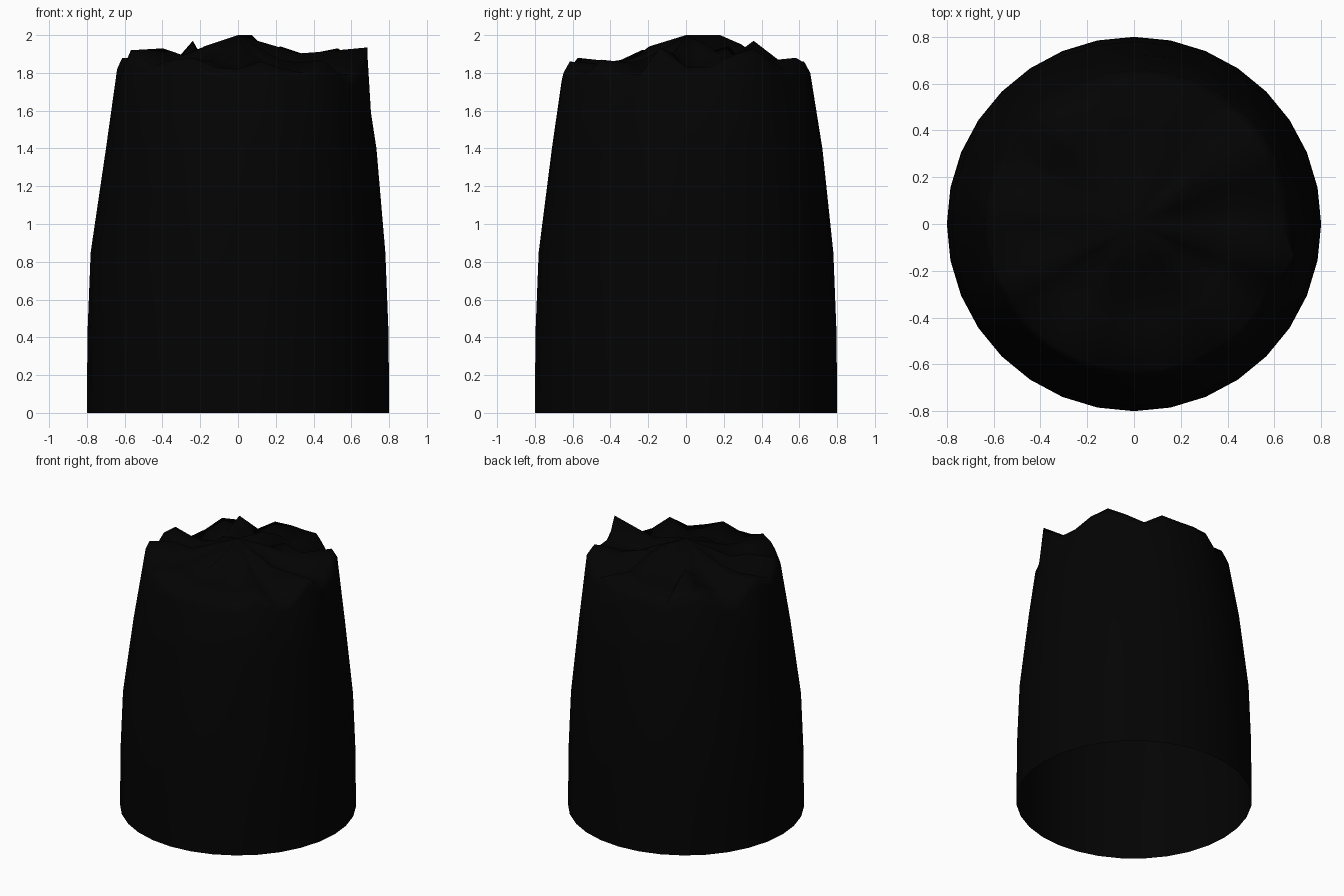
import bpy, bmesh
from math import cos, sin, pi

if "Cube" in bpy.data.objects:
    bpy.data.objects.remove(bpy.data.objects["Cube"])

N = 32
# rim heights going counter-clockwise from +x (crumpled edge)
RIM = [1.83, 1.83, 1.89, 1.93, 1.87, 1.81, 1.88, 1.86,
       1.86, 1.86, 1.79, 1.85, 1.87, 1.80, 1.77, 1.88,
       1.88, 1.82, 1.92, 1.87, 1.84, 1.87, 1.88, 1.83,
       1.82, 1.86, 1.82, 1.80, 1.87, 1.80, 1.79, 1.935]

# taller folds on the inner rings: index -> height
MID_FOLDS = {11: 1.97, 18: 1.93, 31: 1.91}
DIP_FOLDS = {4: 1.94, 6: 1.95}
CROWN_FOLDS = {6: 2.0, 3: 1.95, 24: 1.94, 14: 1.94}

bm = bmesh.new()


def ring(radius, height):
    """One ring of N vertices; radius and height are functions of (index, angle)."""
    out = []
    for i in range(N):
        a = 2 * pi * i / N
        r = radius(i, a)
        out.append(bm.verts.new((r * cos(a), r * sin(a), height(i, a))))
    return out


def folded(base, gain, folds):
    """Height function following the rim creases, with a few taller folds."""
    return lambda i, a: folds.get(i, base + gain * (RIM[i] - 1.85))


def shoulder(i, a):
    return 0.70 if i == 31 else 0.658 + 0.018 * cos(a)


def rim_radius(i, a):
    return 0.70 if i == 31 else 0.625 + 0.012 * cos(a)


# sack wall from the open round base up to the crumpled rim, then the folded top
rings = [
    ring(lambda i, a: 0.80, lambda i, a: 0.0),
    ring(lambda i, a: 0.797, lambda i, a: 0.42),
    ring(lambda i, a: 0.78, lambda i, a: 0.85),
    ring(lambda i, a: 0.716 + 0.012 * cos(a) + 0.006 * sin(a) + 0.005 * cos(5 * a),
         lambda i, a: 1.40),
    ring(shoulder, lambda i, a: RIM[i] - 0.06),
    ring(rim_radius, lambda i, a: RIM[i]),
    ring(lambda i, a: 0.43, folded(1.84, 0.7, MID_FOLDS)),
    ring(lambda i, a: 0.32, folded(1.86, 0.5, DIP_FOLDS)),
    ring(lambda i, a: 0.195, folded(1.91, 0.4, CROWN_FOLDS)),
]
for lo, hi in zip(rings, rings[1:]):
    for i in range(N):
        j = (i + 1) % N
        bm.faces.new((lo[i], lo[j], hi[j], hi[i]))

# crown point
crown = bm.verts.new((0, 0, 2.0))
for i in range(N):
    bm.faces.new((rings[-1][i], rings[-1][(i + 1) % N], crown))
for f in bm.faces:
    f.smooth = True

mesh = bpy.data.meshes.new("crumpled_sack")
bm.to_mesh(mesh)
bm.free()
sack = bpy.data.objects.new("crumpled_sack", mesh)
bpy.context.collection.objects.link(sack)

# black plastic
mat = bpy.data.materials.new("black")
mat.diffuse_color = (0.001, 0.001, 0.001, 1)
mat.use_nodes = True
mat.node_tree.nodes["Principled BSDF"].inputs["Base Color"].default_value = mat.diffuse_color
mesh.materials.append(mat)
